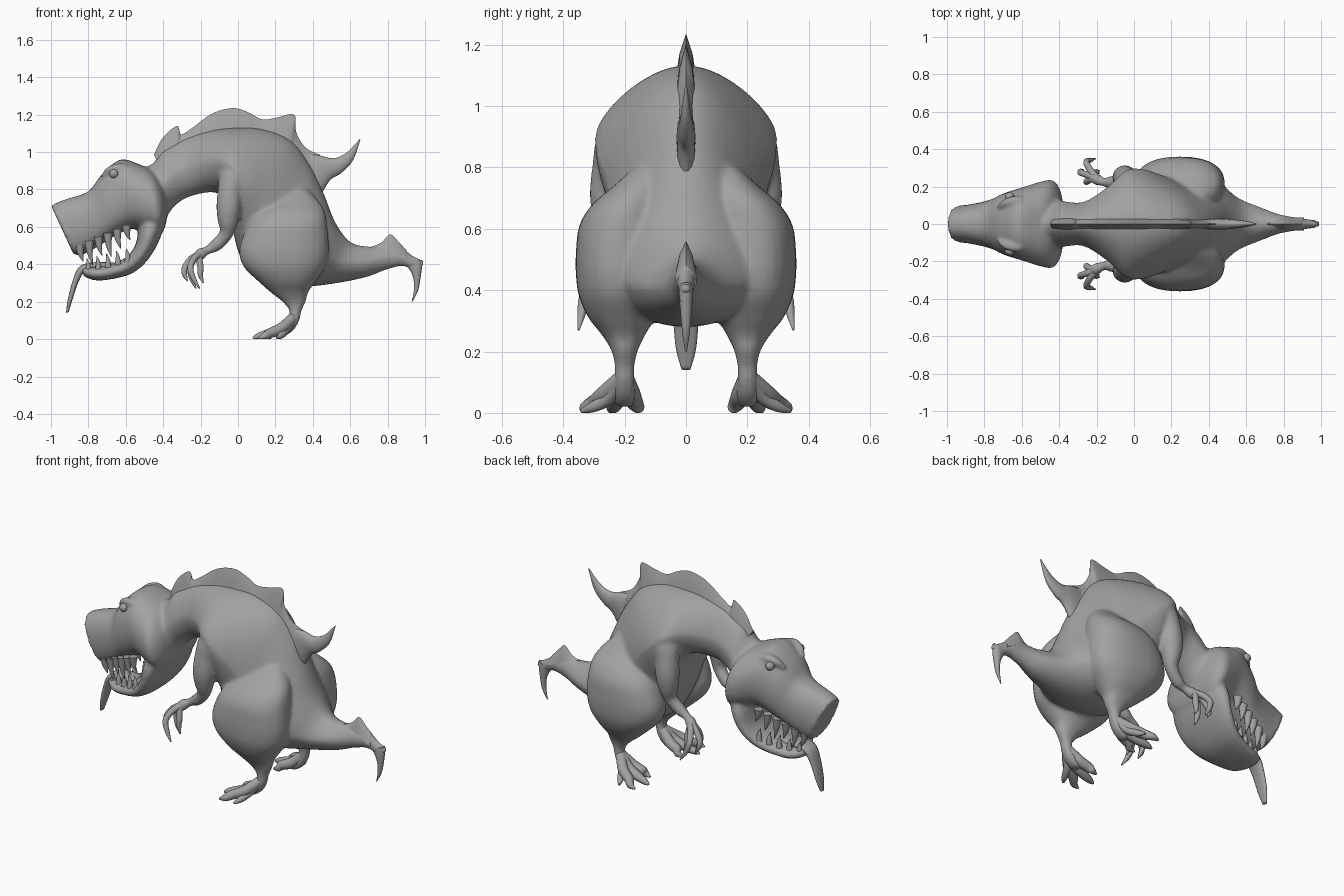
import bpy, bmesh, math
from mathutils import Vector

grey = bpy.data.materials.new("grey")
grey.diffuse_color = (.36, .36, .36, 1)


def spline(rows, n):
    """Catmull-Rom interpolation of equal-length number rows."""
    out = []
    for i in range(len(rows) - 1):
        a, b, c, d = rows[max(i - 1, 0)], rows[i], rows[i + 1], rows[min(i + 2, len(rows) - 1)]
        for k in range(n):
            t = k / n
            out.append([0.5 * (2 * q + (r - p) * t + (2 * p - 5 * q + 4 * r - s) * t * t
                               + (3 * q - p - 3 * r + s) * t ** 3) for p, q, r, s in zip(a, b, c, d)])
    return out + [list(rows[-1])]


def smooth(ob, angle):
    bpy.ops.object.select_all(action='DESELECT')
    ob.select_set(True)
    bpy.context.view_layer.objects.active = ob
    bpy.ops.object.shade_smooth_by_angle(angle=math.radians(angle))


def finish(name, rings, mirror=False, angle=60):
    """Skin closed rings into a capped, smooth-shaded object."""
    bm = bmesh.new()
    vs = [[bm.verts.new((p[0], p[1], max(p[2], 0))) for p in r] for r in rings]
    m = len(vs[0])
    for a, b in zip(vs, vs[1:]):
        for j in range(m):
            bm.faces.new((a[j], a[(j + 1) % m], b[(j + 1) % m], b[j]))
    bm.faces.new(vs[0][::-1])
    bm.faces.new(vs[-1])
    bmesh.ops.recalc_face_normals(bm, faces=bm.faces)
    me = bpy.data.meshes.new(name)
    bm.to_mesh(me)
    bm.free()
    me.materials.append(grey)
    ob = bpy.data.objects.new(name, me)
    bpy.context.collection.objects.link(ob)
    smooth(ob, angle)
    if mirror:
        mod = ob.modifiers.new("Mirror", 'MIRROR')
        mod.use_axis = (False, True, False)
    return ob


def skin(name, secs, power=2.0, sides=28, steps=5, mirror=False, peak=0.0):
    """Sections are 9 numbers: centre, side axis, up axis. Peak narrows the upper half."""
    rings = []
    for s in spline(secs, steps):
        c, u, v = Vector(s[0:3]), Vector(s[3:6]), Vector(s[6:9])
        ring = []
        for j in range(sides):
            a = 2 * math.pi * j / sides
            f = lambda q: math.copysign(abs(q) ** (2 / power), q)
            ring.append(c + u * f(math.cos(a)) * (1 - peak * max(math.sin(a), 0)) + v * f(math.sin(a)))
        rings.append(ring)
    return finish(name, rings, mirror)


def trunk(name, rows, **kw):
    """Rows: top x, top z, bottom x, bottom z, half width."""
    return skin(name, [((a + c) / 2, 0, (b + d) / 2, 0, w, 0, (a - c) / 2, 0, (b - d) / 2)
                       for a, b, c, d, w in rows], **kw)


def tube(name, pts, **kw):
    """Points: x, y, z, radius."""
    secs = []
    for i, p in enumerate(pts):
        t = (Vector(pts[min(i + 1, len(pts) - 1)][:3]) - Vector(pts[max(i - 1, 0)][:3])).normalized()
        u = (Vector((0, 1, 0)) - t * t.y).normalized()
        secs.append((*p[:3], *(u * p[3]), *(t.cross(u) * p[3])))
    return skin(name, secs, **kw)


def fin(name, rows, w):
    """Blade on the mid-plane. Rows: base x, base z, tip x, tip z."""
    rings = []
    for a, b, c, d in spline(rows, 5):
        ma, mb = a + (c - a) * .6, b + (d - b) * .6
        rings.append([(a, -w, b), (ma, -w * .6, mb), (c, 0, d), (ma, w * .6, mb), (a, w, b)])
    return finish(name, rings, angle=50)


# Neck, torso and tail
body = trunk("body", [
    (-.62, .90, -.45, .60, .10), (-.47, .93, -.38, .66, .13), (-.40, 1.01, -.33, .72, .12),
    (-.28, 1.075, -.25, .765, .12), (-.15, 1.115, -.13, .785, .20), (-.03, 1.13, -.06, .74, .285),
    (.12, 1.125, -.03, .60, .295), (.28, 1.065, 0, .47, .265), (.39, .925, .06, .37, .24),
    (.46, .775, .17, .30, .25), (.52, .625, .33, .28, .25), (.60, .52, .50, .295, .145),
    (.70, .495, .68, .33, .085), (.78, .50, .79, .37, .05), (.87, .49, .88, .39, .035),
    (.94, .445, .94, .37, .025), (.995, .42, .99, .39, .014)], sides=36, peak=.3)

# Head
skull = trunk("skull", [
    (-1.0, .715, -.88, .455, .10), (-.93, .745, -.835, .45, .104), (-.80, .79, -.74, .50, .13),
    (-.73, .88, -.66, .55, .165), (-.63, .96, -.57, .59, .195), (-.53, .935, -.48, .57, .225),
    (-.46, .90, -.42, .56, .235), (-.41, .84, -.39, .60, .19), (-.38, .77, -.375, .68, .10)],
      power=2.6, sides=36, peak=.15)
jaw = trunk("lower_jaw", [
    (-.50, .72, -.39, .69, .16), (-.53, .60, -.405, .57, .21), (-.55, .50, -.47, .44, .20),
    (-.61, .43, -.56, .355, .165), (-.70, .395, -.68, .32, .13), (-.78, .385, -.77, .315, .105),
    (-.835, .388, -.83, .34, .06)], power=2.4)
brow = tube("brow", [(-.73, .09, .87, .01), (-.68, .115, .905, .024), (-.62, .125, .915, .026),
                     (-.56, .12, .90, .01)], sides=12, mirror=True)
tube("eye", [(-.66, .10, .88, .022), (-.665, .148, .885, .024), (-.667, .162, .887, .016),
             (-.668, .168, .888, .004)], sides=16, mirror=True)
trunk("tongue", [
    (-.66, .41, -.66, .37, .05), (-.78, .41, -.77, .375, .055), (-.85, .385, -.82, .36, .05),
    (-.885, .31, -.855, .30, .042), (-.91, .21, -.885, .21, .033), (-.92, .14, -.905, .145, .015)],
      power=2.5, sides=16)

# Teeth along both jaws
for i in range(6):
    t = i / 5
    x, z, y = -.845 + .25 * t, .485 + .105 * t, .07 + .085 * t
    h = (.07, .11, .08, .11, .085, .06)[i]
    tube("upper_tooth", [(x, y, z + .02, .026), (x + .003, y, z - h * .4, .016),
                         (x + .018, y, z - h, .002)], sides=10, steps=3, mirror=True)
for i in range(5):
    t = i / 4
    x, z, y = -.80 + .21 * t, .375 + .055 * t, .055 + .085 * t
    tube("lower_tooth", [(x, y, z - .02, .018), (x, y, z + .02, .012), (x - .008, y, z + .055, .002)],
         sides=10, steps=3, mirror=True)

# Back crest, spike and tail fins
fin("back_crest", [
    (-.42, .93, -.45, .985), (-.38, .98, -.40, 1.08), (-.33, 1.0, -.325, 1.14),
    (-.30, 1.02, -.305, 1.095), (-.25, 1.04, -.25, 1.125), (-.14, 1.07, -.14, 1.205),
    (-.03, 1.08, -.03, 1.235), (.05, 1.08, .05, 1.215), (.12, 1.06, .13, 1.175),
    (.20, 1.04, .21, 1.185), (.26, 1.0, .30, 1.2), (.29, .98, .31, 1.11),
    (.33, .92, .36, 1.025), (.37, .85, .44, .985)], .035)
trunk("back_spike", [
    (.38, .99, .43, .74, .03), (.44, .983, .49, .845, .03), (.51, .968, .55, .885, .025),
    (.58, .997, .615, .955, .016), (.652, 1.072, .654, 1.065, .003)], sides=14)
fin("tail_bump", [(.69, .44, .70, .49), (.76, .45, .765, .515), (.81, .45, .812, .56),
                  (.85, .45, .85, .53), (.91, .42, .90, .475)], .035)
trunk("tail_hook", [(.89, .40, .985, .425, .022), (.92, .365, .985, .39, .022),
                    (.938, .32, .976, .325, .018), (.94, .26, .963, .26, .012),
                    (.928, .20, .933, .20, .003)], sides=14)

# Legs: hip down to foot, horizontal sections (x, y, z, radius x, radius y)
leg_rows = [(.31, .13, .80, .06, .04), (.30, .155, .74, .13, .08), (.285, .19, .68, .18, .115),
            (.265, .21, .61, .212, .138), (.25, .22, .52, .234, .139), (.245, .22, .45, .238, .139),
            (.25, .215, .38, .215, .134), (.262, .21, .31, .155, .108), (.275, .203, .25, .10, .068),
            (.30, .20, .20, .062, .042), (.307, .20, .15, .032, .032), (.295, .20, .10, .033, .034),
            (.265, .20, .05, .035, .035), (.235, .20, .02, .025, .03)]
leg = skin("leg", [(x, y, z, rx, 0, 0, 0, ry, 0) for x, y, z, rx, ry in leg_rows],
           power=2.3, mirror=True)
for y, tip in ((.155, .13), (.24, .08), (.33, .11)):
    m = (y + .2) / 2
    tube("toe", [(.30, .20, .12, .028), (.235, m, .06, .03), (.175, (m + y) / 2, .033, .027),
                 (tip + .03, y, .015, .019), (tip, y + .004, .004, .006)], sides=14, mirror=True)
tube("side_toe", [(.295, .21, .11, .024), (.255, .25, .05, .022), (.23, .30, .02, .018),
                  (.21, .34, .006, .007)], sides=12, mirror=True)

# Arms and clawed hands
arm = tube("arm", [(.02, .17, .94, .06), (-.02, .215, .87, .08), (-.042, .24, .79, .067),
                   (-.05, .248, .70, .066), (-.055, .245, .62, .053), (-.065, .235, .56, .037),
                   (-.12, .222, .50, .034), (-.165, .225, .475, .023), (-.20, .24, .455, .032),
                   (-.235, .26, .425, .022)], sides=20, mirror=True)
for mx, my, tx, ty, tz in ((-.285, .275, -.27, .29, .31), (-.255, .225, -.225, .235, .27),
                           (-.255, .33, -.205, .35, .27), (-.20, .275, -.185, .285, .30)):
    tube("finger", [(-.20, .245, .455, .02), ((mx - .215) / 2, (my + .25) / 2, .43, .018),
                    (mx, my, .38, .017), ((mx + tx) / 2 - .008, (my + ty) / 2, (.38 + tz) / 2, .014),
                    (tx, ty, tz, .003)], sides=10, steps=4, mirror=True)

# Blend the fleshy parts into one smooth skin
bpy.ops.object.select_all(action='DESELECT')
for ob in (skull, jaw, brow, leg, arm, body):
    ob.select_set(True)
bpy.context.view_layer.objects.active = body
bpy.ops.object.convert(target='MESH')
bpy.ops.object.join()
remesh = body.modifiers.new("Remesh", 'REMESH')
remesh.mode = 'VOXEL'
remesh.voxel_size = .011
remesh.use_smooth_shade = True
soften = body.modifiers.new("Soften", 'SMOOTH')
soften.factor = .5
soften.iterations = 7
